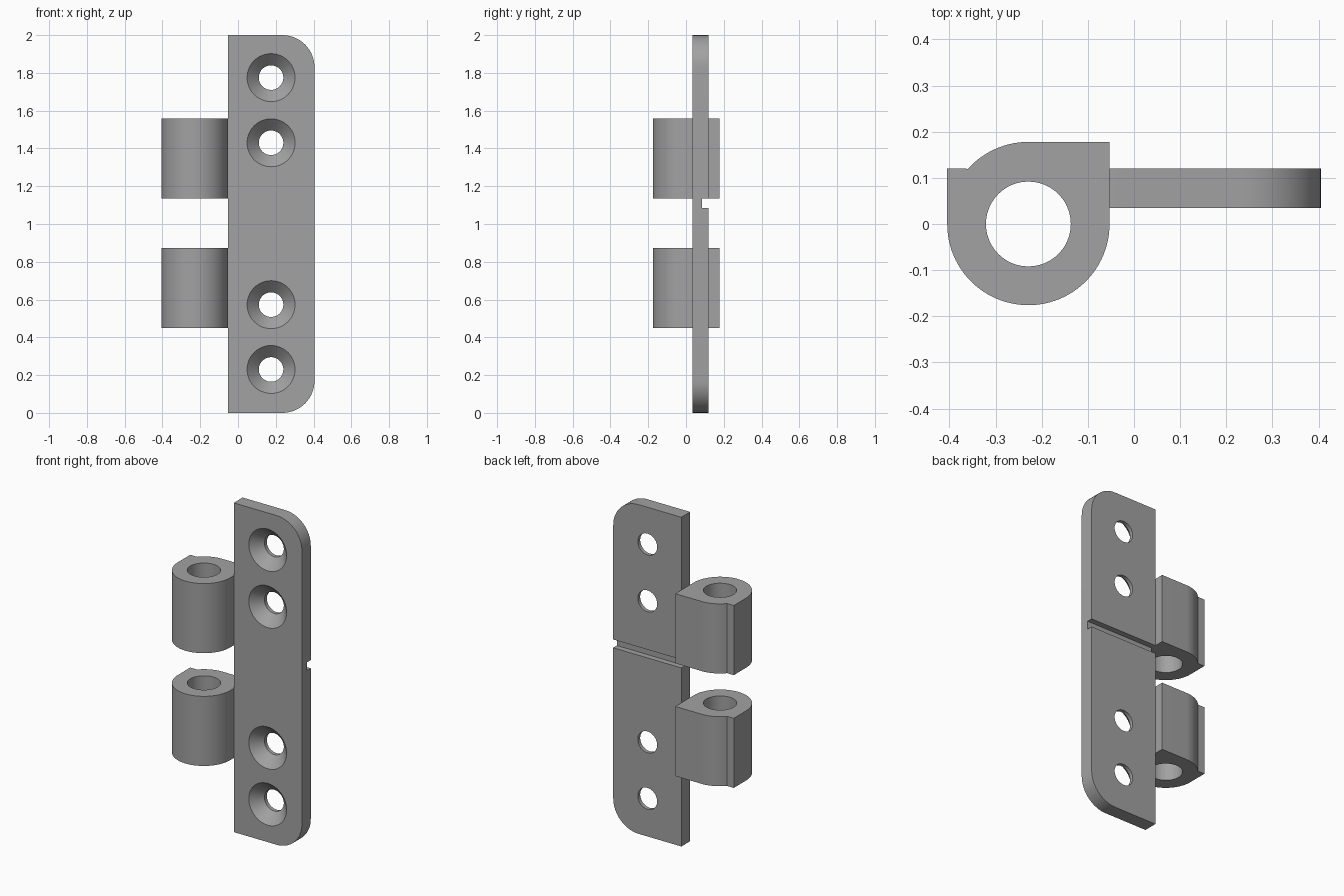
import bpy, bmesh
from math import sin, cos, radians

cube = bpy.data.objects.get("Cube")
if cube:
    bpy.data.objects.remove(cube, do_unlink=True)

steel = bpy.data.materials.new("grey steel")
steel.use_nodes = True
GREY = (0.36, 0.36, 0.36, 1)
steel.diffuse_color = GREY
steel.node_tree.nodes["Principled BSDF"].inputs["Base Color"].default_value = GREY


def arc(cx, cy, r, start, end, steps):
    """Points on an arc, angles in degrees."""
    angles = [radians(start + (end - start) * i / steps) for i in range(steps + 1)]
    return [(cx + r * cos(a), cy + r * sin(a)) for a in angles]


def loft(name, rings):
    """Capped solid through rings of equal point count."""
    bm = bmesh.new()
    loops = [[bm.verts.new(p) for p in ring] for ring in rings]
    n = len(loops[0])
    for a, b in zip(loops, loops[1:]):
        for i in range(n):
            j = (i + 1) % n
            bm.faces.new((a[i], a[j], b[j], b[i]))
    bm.faces.new(loops[0])
    bm.faces.new(loops[-1])
    bmesh.ops.recalc_face_normals(bm, faces=bm.faces)
    mesh = bpy.data.meshes.new(name)
    bm.to_mesh(mesh)
    bm.free()
    mesh.materials.append(steel)
    obj = bpy.data.objects.new(name, mesh)
    bpy.context.collection.objects.link(obj)
    return obj


def loft_y(name, sections):
    return loft(name, [[(x, y, z) for x, z in pts] for y, pts in sections])


def loft_z(name, sections):
    return loft(name, [[(x, y, z) for x, y in pts] for z, pts in sections])


def cut(obj, cutters):
    """Subtract the cutters, then remove them."""
    for c in cutters:
        c.hide_render = True
        mod = obj.modifiers.new("cut", "BOOLEAN")
        mod.operation = "DIFFERENCE"
        mod.solver = "EXACT"
        mod.object = c
    graph = bpy.context.evaluated_depsgraph_get()
    obj.data = bpy.data.meshes.new_from_object(obj.evaluated_get(graph))
    obj.modifiers.clear()
    for c in cutters:
        bpy.data.objects.remove(c, do_unlink=True)


def smooth(obj):
    bpy.ops.object.select_all(action="DESELECT")
    obj.select_set(True)
    bpy.context.view_layer.objects.active = obj
    bpy.ops.object.shade_smooth_by_angle(angle=radians(30))


# Mounting plate with two rounded outer corners
LEFT, RIGHT, FRONT, BACK, R = -0.053, 0.405, 0.035, 0.12, 0.17
outline = ([(LEFT, 0)] + arc(RIGHT - R, R, R, -90, 0, 16)
           + arc(RIGHT - R, 2 - R, R, 0, 90, 16) + [(LEFT, 2)])
plate = loft_y("mounting_plate", [(FRONT, outline), (BACK, outline)])

# Countersunk screw holes
cutters = []
for z in (0.23, 0.573, 1.43, 1.775):
    sections = [(y, arc(0.175, z, r, 0, 352.5, 47))
                for y, r in ((FRONT - 0.01, 0.137), (0.097, 0.065), (BACK + 0.02, 0.065))]
    cutters.append(loft_y("screw_hole_cutter", sections))

# Shallow groove across the back
slot = [(LEFT - 0.1, 1.085), (RIGHT + 0.1, 1.085), (RIGHT + 0.1, 1.135), (LEFT - 0.1, 1.135)]
cutters.append(loft_y("groove_cutter", [(0.085, slot), (BACK + 0.02, slot)]))
cut(plate, cutters)
smooth(plate)

# Hinge knuckles: round front, square back corner and small side lip
CX, KR = -0.229, 0.176
knuckle = (arc(CX, 0, KR, 180, 360, 48) + [(CX + KR, 0.178)]
           + arc(CX, 0.002, KR, 90, 138, 14) + [(CX - KR, BACK)])
for name, low in (("lower_knuckle", 0.45), ("upper_knuckle", 1.135)):
    high = low + 0.423
    body = loft_z(name, [(low, knuckle), (high, knuckle)])
    bore = arc(CX, 0, 0.092, 0, 352.5, 47)
    cut(body, [loft_z("bore_cutter", [(low - 0.1, bore), (high + 0.1, bore)])])
    smooth(body)
